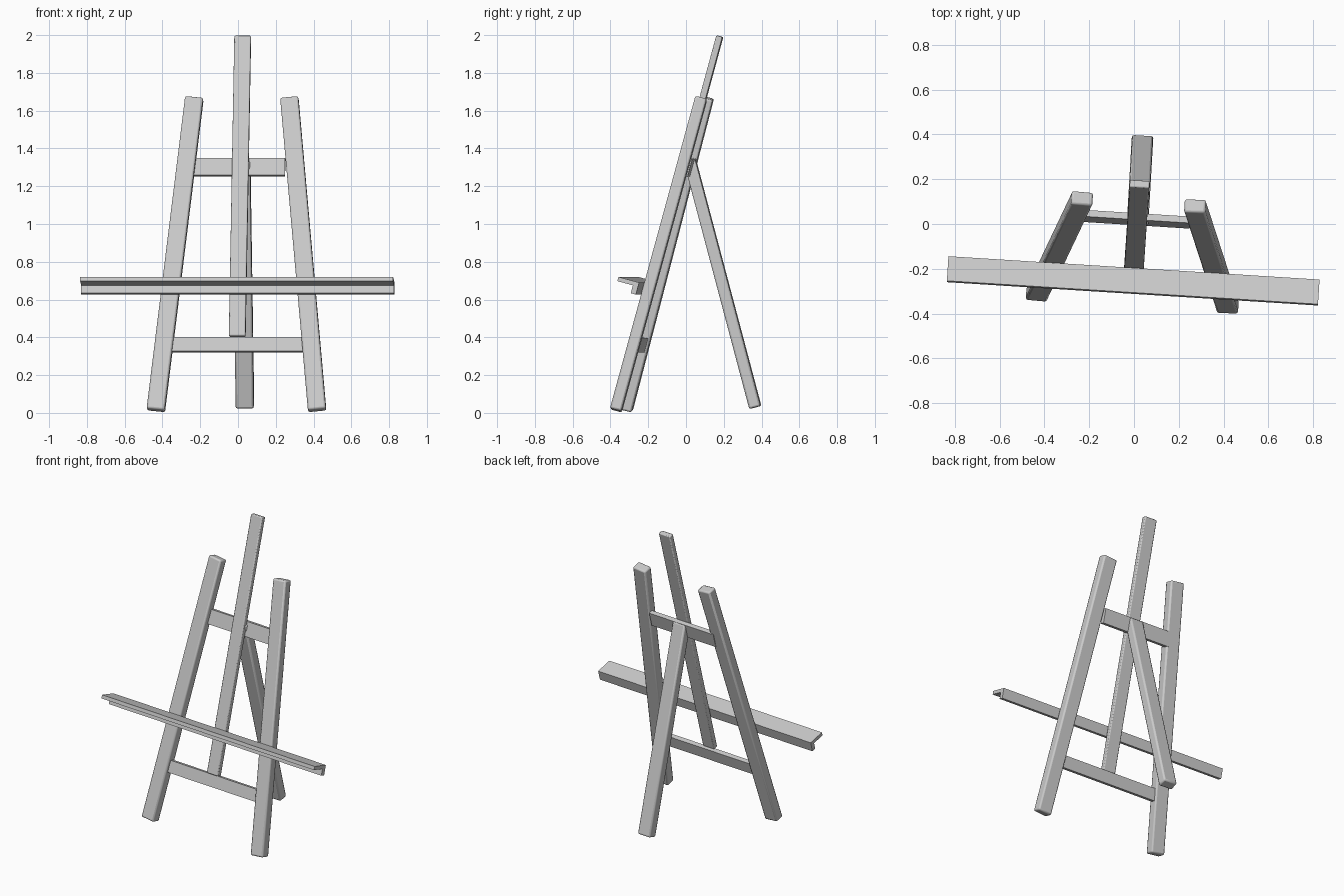
import bpy, bmesh, math
from mathutils import Vector, Matrix

if "Cube" in bpy.data.objects:
    bpy.data.objects.remove(bpy.data.objects["Cube"])

YAW = math.radians(-3.6)                      # whole easel is turned slightly
ACROSS = Vector((math.cos(YAW), math.sin(YAW), 0))
LEAN = Vector((0.017, 0.263, 0.965)).normalized()   # backward lean of the frame

wood = bpy.data.materials.new("grey_wood")
wood.diffuse_color = (0.6, 0.6, 0.6, 1)
wood.use_nodes = True
wood.node_tree.nodes["Principled BSDF"].inputs["Base Color"].default_value = wood.diffuse_color


def finish(name, bm):
    bmesh.ops.recalc_face_normals(bm, faces=bm.faces[:])
    me = bpy.data.meshes.new(name)
    bm.to_mesh(me)
    bm.free()
    me.materials.append(wood)
    ob = bpy.data.objects.new(name, me)
    bpy.context.collection.objects.link(ob)
    return ob


def beam(name, a, b, width, depth, hint, bevel=0.0):
    """Rectangular bar from a to b; its width runs along the hint direction."""
    a, b = Vector(a), Vector(b)
    z = (b - a).normalized()
    x = (hint - z * hint.dot(z)).normalized()
    y = z.cross(x)
    rot = Matrix((x, y, z)).transposed().to_4x4()
    size = Matrix.Diagonal((width, depth, (b - a).length, 1))
    bm = bmesh.new()
    bmesh.ops.create_cube(bm, size=1, matrix=Matrix.Translation((a + b) / 2) @ rot @ size)
    ob = finish(name, bm)
    if bevel:
        mod = ob.modifiers.new("rounded_edges", 'BEVEL')
        mod.width = bevel
        mod.segments = 2
    return ob


# Front legs
beam("left_leg", (-0.435, -0.315, 0.014), (-0.231, 0.115, 1.667), 0.096, 0.062, ACROSS, 0.01)
beam("right_leg", (0.419, -0.371, 0.014), (0.272, 0.081, 1.667), 0.096, 0.062, ACROSS, 0.01)

# Rear prop leg and centre mast
beam("rear_leg", (0.037, 0.367, 0.029), (0.017, 0.021, 1.335), 0.096, 0.062, ACROSS, 0.01)
beam("centre_mast", (-0.004, -0.252, 0.405), (0.025, 0.179, 1.994), 0.088, 0.034, ACROSS, 0.006)

# Cross bars between the front legs
for name, half, y, z, height in (("upper_bar", 0.25, 0.022, 1.30, 0.095),
                                 ("lower_bar", 0.36, -0.247, 0.36, 0.078)):
    mid = Vector((0, y, z))
    beam(name, mid - ACROSS * half, mid + ACROSS * half, height, 0.03, LEAN)

# Ledge: an L profile (forward, down) swept across the front of the legs
forward = LEAN.cross(ACROSS).normalized()
if forward.y > 0:
    forward.negate()
profile = [(0, 0), (0.114, 0), (0.114, 0.023), (0.028, 0.023), (0.028, 0.066), (0, 0.066)]
origin = Vector((0, -0.196, 0.69))
bm = bmesh.new()
rings = [[bm.verts.new(origin + ACROSS * s + forward * f - LEAN * d) for f, d in profile]
         for s in (-0.83, 0.83)]
for ring in rings:
    bm.faces.new(ring)
for i in range(len(profile)):
    j = (i + 1) % len(profile)
    bm.faces.new((rings[0][i], rings[0][j], rings[1][j], rings[1][i]))
finish("ledge", bm)

# Smooth the rounded edges only
for ob in bpy.context.collection.objects:
    ob.select_set(True)
    bpy.context.view_layer.objects.active = ob
bpy.ops.object.shade_smooth_by_angle(angle=math.radians(30))
